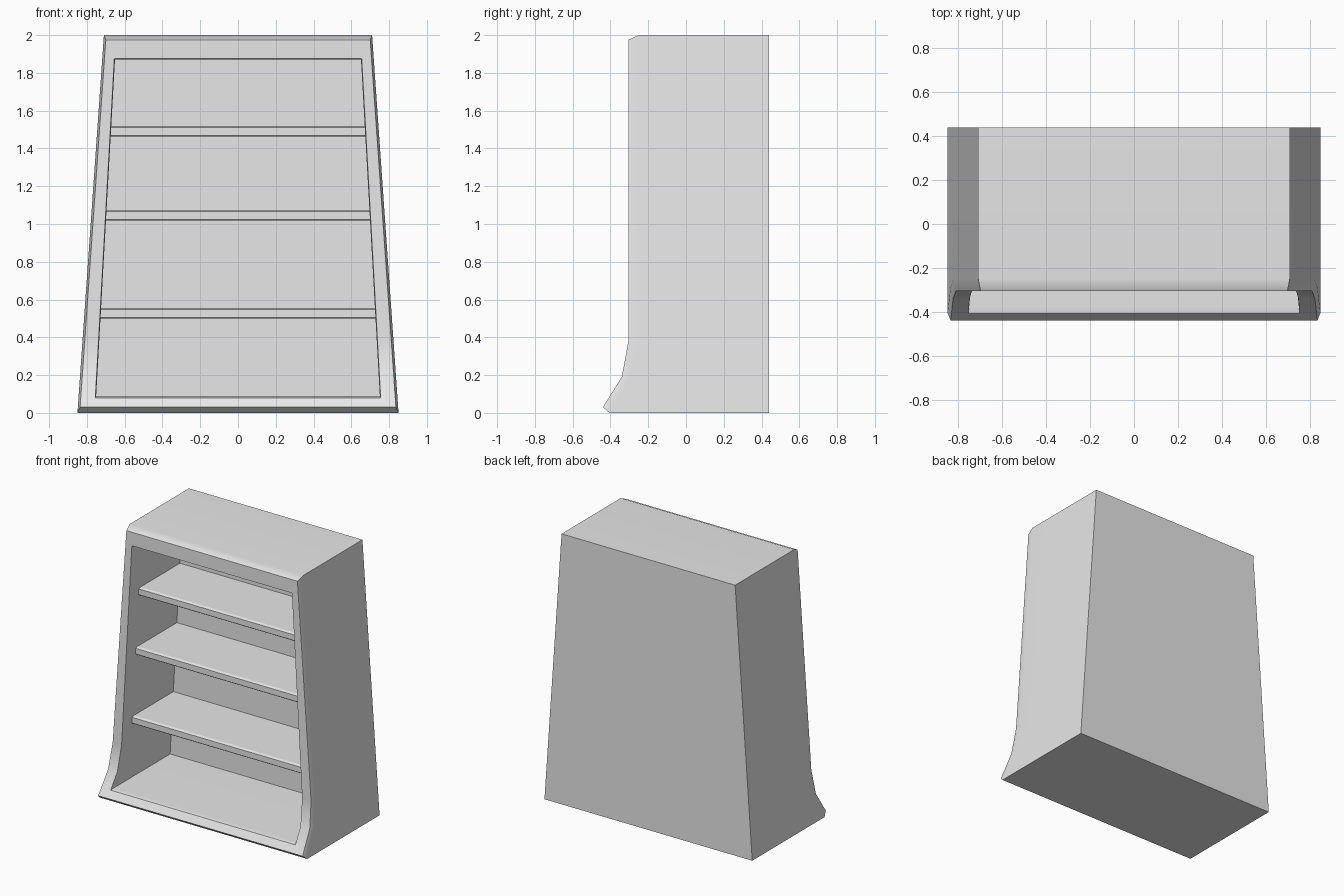
import bpy
import bmesh
from math import radians

cube = bpy.data.objects.get("Cube")
if cube:
    bpy.data.objects.remove(cube, do_unlink=True)

grey = bpy.data.materials.new("plain_grey")
grey.use_nodes = True
COLOUR = (0.8, 0.8, 0.8, 1.0)
grey.diffuse_color = COLOUR
grey.node_tree.nodes["Principled BSDF"].inputs["Base Color"].default_value = COLOUR

BACK, INNER_BACK = 0.44, 0.28


def outer_half(z):
    return 0.85 - 0.07 * z


def rim_half(z):
    return outer_half(z) - 0.012


def opening_half(z):
    return 0.76 - 0.056 * z


def inner_half(z):
    return opening_half(z) - 0.004


def finish(name, bm):
    bmesh.ops.recalc_face_normals(bm, faces=bm.faces)
    mesh = bpy.data.meshes.new(name)
    bm.to_mesh(mesh)
    bm.free()
    mesh.materials.append(grey)
    obj = bpy.data.objects.new(name, mesh)
    bpy.context.collection.objects.link(obj)
    return obj


def ring(bm, points, half):
    """Closed loop: up the left side, then down the mirrored right side."""
    left = [bm.verts.new((half(z), y, z)) for y, z in points]
    right = [bm.verts.new((-half(z), y, z)) for y, z in reversed(points)]
    return left + right


def bridge(bm, a, b):
    for i in range(len(a)):
        j = (i + 1) % len(a)
        bm.faces.new((a[i], a[j], b[j], b[i]))


# Tapered case: loops from the back, round the flared front rim, into the recess
side = [(-0.405, 0.0), (-0.29, 0.2), (-0.25, 0.4), (-0.25, 2.0)]
front = [(-0.44, 0.03), (-0.34, 0.19), (-0.305, 0.38), (-0.305, 1.975)]
opening = [(-0.409, 0.08), (-0.34, 0.19), (-0.305, 0.38), (-0.305, 1.875)]
lip = [(-0.375, 0.086), (-0.31, 0.2), (-0.28, 0.38), (-0.28, 1.871)]

bm = bmesh.new()
loops = [
    ring(bm, [(BACK, z) for _, z in side], outer_half),
    ring(bm, side, outer_half),
    ring(bm, front, rim_half),
    ring(bm, opening, opening_half),
    ring(bm, lip, inner_half),
    ring(bm, [(INNER_BACK, z) for _, z in lip], inner_half),
]
for a, b in zip(loops, loops[1:]):
    bridge(bm, a, b)
bm.faces.new(loops[0])
bm.faces.new(loops[-1])
case = finish("case", bm)

# Smooth the flare while keeping the large panels flat
bpy.ops.object.select_all(action='DESELECT')
case.select_set(True)
bpy.context.view_layer.objects.active = case
bpy.ops.object.shade_smooth_by_angle(angle=radians(30))
weighted = case.modifiers.new("flat_panels", 'WEIGHTED_NORMAL')
weighted.keep_sharp = True


# Shelves with a chamfered front edge, ends following the sloping walls
def shelf(name, bottom, top):
    profile = [(-0.195, bottom), (-0.2, bottom + 0.005), (-0.2, top - 0.007),
               (-0.18, top), (INNER_BACK, top), (INNER_BACK, bottom)]
    bm = bmesh.new()
    ends = [[bm.verts.new((s * inner_half(z), y, z)) for y, z in profile]
            for s in (-1, 1)]
    bridge(bm, *ends)
    for end in ends:
        bm.faces.new(end)
    finish(name, bm)


for name, bottom in (("lower", 0.5), ("middle", 1.018), ("upper", 1.464)):
    shelf(name + "_shelf", bottom, bottom + 0.054)
